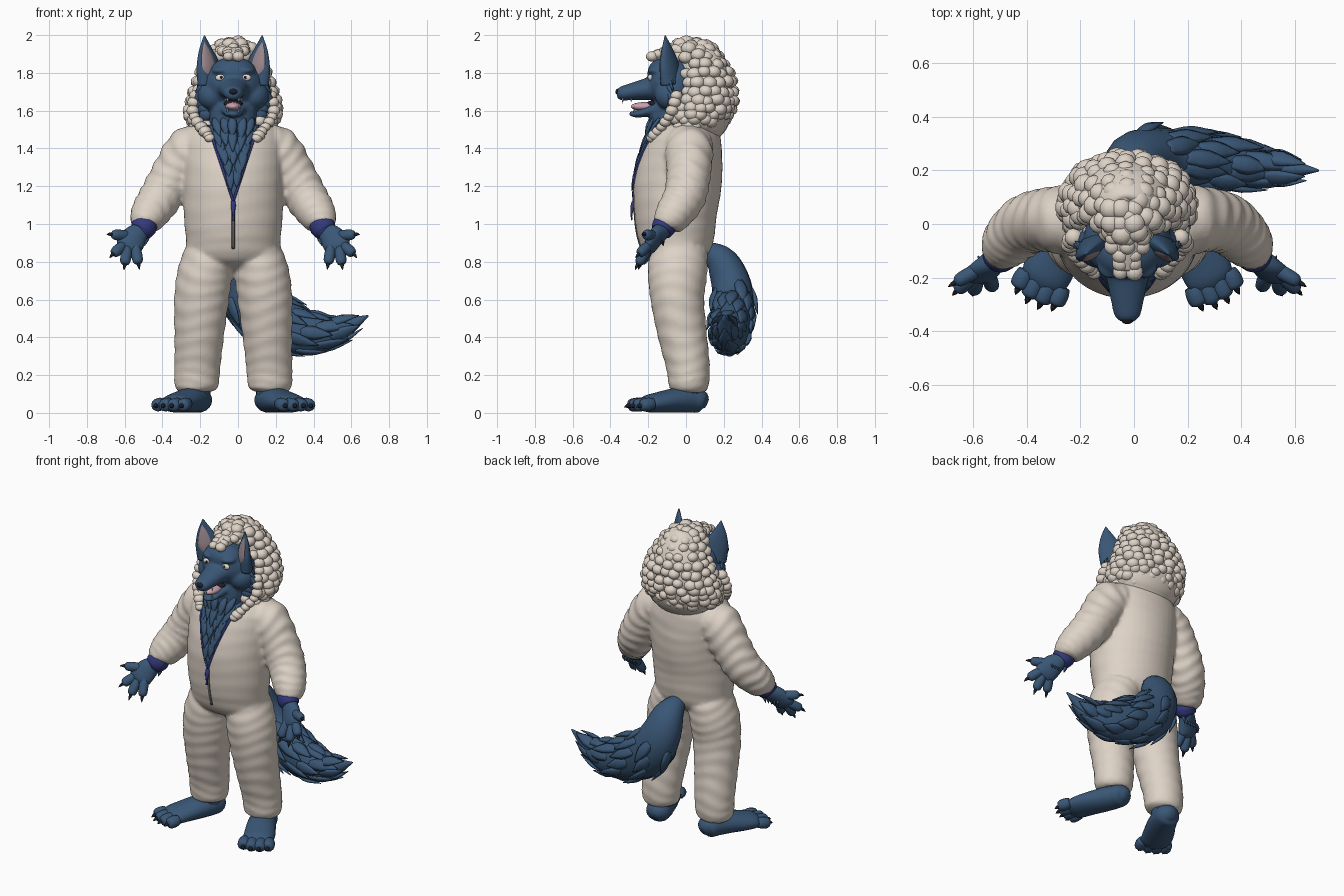
import bpy, bmesh, math, random
from mathutils import Vector, Matrix
from mathutils.bvhtree import BVHTree

random.seed(4)
if "Cube" in bpy.data.objects:
    bpy.data.objects.remove(bpy.data.objects["Cube"])
SHIFT = -0.025          # the body stands a little off centre because of the tail
SIDES = (1, -1)
Y, Z = Vector((0, 1, 0)), Vector((0, 0, 1))


def material(name, r, g, b):
    m = bpy.data.materials.new(name)
    m.use_nodes = True
    m.diffuse_color = (r, g, b, 1)
    m.node_tree.nodes["Principled BSDF"].inputs["Base Color"].default_value = (r, g, b, 1)
    return m


CREAM = material("cream_fleece", .73, .65, .57)
FUR = material("blue_fur", .042, .095, .182)
TRIM = material("indigo_trim", .034, .042, .21)
DARK = material("dark_claw", .013, .013, .02)
PINK = material("tongue_pink", .6, .36, .43)
EAR = material("inner_ear", .34, .26, .29)
WHITE = material("eye_white", .75, .72, .68)
METAL = material("zip_metal", .13, .13, .13)


def finish(name, bm, *mats):
    bmesh.ops.recalc_face_normals(bm, faces=bm.faces)
    for f in bm.faces:
        f.smooth = True
    mesh = bpy.data.meshes.new(name)
    bm.to_mesh(mesh)
    ob = bpy.data.objects.new(name, mesh)
    for m in mats:
        mesh.materials.append(m)
    ob.location.x = SHIFT
    bpy.context.collection.objects.link(ob)
    return ob


def spline(pts, k):
    """Catmull-Rom resampling of tuples."""
    out = []
    for i in range(len(pts) - 1):
        p = [pts[max(0, min(len(pts) - 1, i + j))] for j in (-1, 0, 1, 2)]
        for s in range(k):
            t = s / k
            out.append([b + .5 * t * (c - a + t * (2*a - 5*b + 4*c - d + t * (3*(b - c) + d - a)))
                        for a, b, c, d in zip(*p)])
    return out + [list(pts[-1])]


def tube(bm, pts, k=6, n=20, up=Y, fold=0):
    """Loft of ellipses along points (x, y, z, width, depth)."""
    path = spline(pts, k)
    pos = [Vector(p[:3]) for p in path]
    rings = []
    for i, p in enumerate(path):
        t = pos[min(i + 1, len(pos) - 1)] - pos[max(i - 1, 0)]
        u = t.cross(up).normalized()
        v = u.cross(t).normalized()
        ring = []
        for j in range(n):
            a = math.tau * j / n
            r = 1 + fold * math.sin(i * 1.25 + 2 * math.sin(2 * a + i * .13))
            ring.append(bm.verts.new(pos[i] + r * (u * max(p[3], .001) * math.cos(a)
                                                   + v * max(p[4], .001) * math.sin(a))))
        rings.append(ring)
    for r, q in zip(rings, rings[1:]):
        for j in range(n):
            bm.faces.new((r[j], r[(j + 1) % n], q[(j + 1) % n], q[j]))
    bm.faces.new(rings[0])
    bm.faces.new(rings[-1])
    return rings


def blob(bm, loc, size, sub=3):
    bmesh.ops.create_icosphere(bm, subdivisions=sub, radius=1,
                               matrix=Matrix.LocRotScale(Vector(loc), None, Vector(size)))


def curl(bm, loc, low=.034, high=.043):
    r = random.uniform(low, high)
    blob(bm, loc, (r, r, r * .85), 2)


def tuft(bm, p, tip, w, up):
    p, tip = Vector(p), Vector(tip)
    mid = p.lerp(tip, .45) + Vector(up).normalized() * w * .2
    tube(bm, [(*p, w * .7, w * .3), (*mid, w, w * .4), (*tip, .002, .002)], 3, 6, Vector(up))


def flip(pts, s):
    return [(p[0] * s, *p[1:]) for p in pts]


def blend(bm, voxel):
    """Fuse overlapping solids into one smooth skin."""
    ob = finish("blend_helper", bm)
    mod = ob.modifiers.new("fuse", "REMESH")
    mod.mode, mod.voxel_size = "VOXEL", voxel
    bpy.context.view_layer.update()
    out = bmesh.new()
    out.from_object(ob, bpy.context.evaluated_depsgraph_get())
    bpy.data.objects.remove(ob)
    for _ in range(2):
        bmesh.ops.smooth_vert(out, verts=out.verts, factor=.5, use_axis_x=True,
                              use_axis_y=True, use_axis_z=True)
    return out


# Suit: torso, sleeves and legs fused, with a fur-filled V neck
bm = bmesh.new()
tube(bm, [(0, -.04, .75, .06, .05), (0, -.045, .82, .23, .16), (0, -.05, .92, .25, .2),
          (0, -.055, 1.05, .262, .218), (0, -.045, 1.2, .265, .232), (0, -.02, 1.35, .27, .218),
          (0, .005, 1.45, .265, .188), (0, .015, 1.52, .21, .15), (0, .01, 1.57, .1, .08)], 8, 40, fold=.004)
for s in SIDES:
    tube(bm, flip([(.14, .01, 1.42, .1, .12), (.225, .015, 1.39, .13, .128), (.31, .015, 1.27, .12, .118),
                   (.38, -.005, 1.15, .114, .112), (.44, -.06, 1.06, .102, .1), (.47, -.1, 1.005, .08, .08),
                   (.475, -.11, .985, .05, .05)], s), 10, 28, fold=.04)
    tube(bm, flip([(.12, -.035, .86, .13, .15), (.15, -.045, .74, .145, .158), (.168, -.045, .6, .145, .142),
                   (.18, -.02, .42, .132, .13), (.19, .01, .25, .122, .116), (.195, .015, .14, .115, .105),
                   (.195, .015, .11, .08, .08)], s), 10, 28, fold=.018)
suit = blend(bm, .012)
SLOPE, POINT = .33, 1.12
for s in SIDES:
    bmesh.ops.bisect_plane(suit, geom=suit.verts[:] + suit.edges[:] + suit.faces[:],
                           plane_co=(0, 0, POINT), plane_no=(s, 0, -SLOPE))
for f in suit.faces:
    c = f.calc_center_median()
    f.material_index = int(c.y < 0 and abs(c.x) < SLOPE * (c.z - POINT))
finish("fleece_suit", suit, CREAM, FUR)

# Head: skull, forehead, cheeks, brows, muzzle, jaw and neck fused
bm = bmesh.new()
blob(bm, (0, -.06, 1.74), (.165, .15, .14))
blob(bm, (0, -.105, 1.8), (.125, .1, .085))
for s in SIDES:
    blob(bm, (.11 * s, -.08, 1.68), (.08, .085, .08))
    blob(bm, (.065 * s, -.15, 1.812), (.05, .055, .022))
tube(bm, [(0, -.1, 1.72, .08, .06), (0, -.16, 1.72, .09, .068), (0, -.22, 1.712, .075, .056),
          (0, -.29, 1.7, .061, .045), (0, -.345, 1.69, .047, .036), (0, -.367, 1.688, .02, .018)], up=Z)
tube(bm, [(0, -.08, 1.615, .09, .05), (0, -.14, 1.61, .08, .042), (0, -.2, 1.597, .06, .029),
          (0, -.26, 1.583, .045, .02), (0, -.3, 1.583, .018, .01)], up=Z)
tube(bm, [(0, -.05, 1.4, .1, .12), (0, -.06, 1.5, .125, .135), (0, -.06, 1.6, .13, .125),
          (0, -.05, 1.68, .11, .1)])
head = blend(bm, .009)
trees = [BVHTree.FromBMesh(suit), BVHTree.FromBMesh(head)]
finish("head", head, FUR)


def front(x, z):
    hits = [t.ray_cast(Vector((x, -2, z)), Y)[0] for t in trees]
    return min([h.y for h in hits if h] or [0])


# Face details
bm_eye, bm_dark, bm_teeth, bm_ear, bm_inner = (bmesh.new() for _ in range(5))
for s in SIDES:
    y = front(.068 * s, 1.775)
    blob(bm_eye, (.068 * s, y + .002, 1.775), (.027, .013, .018))
    blob(bm_dark, (.064 * s, y - .009, 1.776), (.007, .004, .008), 2)
    for x, yy, z, drop in ((.03, -.335, 1.665, -.026), (.03, -.275, 1.592, .028), (.042, -.29, 1.665, -.018)):
        tube(bm_teeth, flip([(x, yy, z, .006, .006), (x, yy, z + drop, .001, .001)], s), 2, 8)
    lean = Vector((.75 * s, 1, 0))
    tube(bm_ear, flip([(.128, -.08, 1.74, .07, .042), (.135, -.09, 1.84, .07, .034),
                       (.147, -.1, 1.92, .043, .02), (.153, -.11, 1.997, .003, .003)], s), up=lean)
    tube(bm_inner, flip([(.128, -.102, 1.79, .036, .022), (.132, -.11, 1.84, .046, .02),
                         (.144, -.115, 1.91, .028, .012), (.153, -.116, 1.965, .002, .002)], s), up=lean)
blob(bm_dark, (0, -.357, 1.7), (.024, .017, .017))
blob(bm_dark, (0, -.16, 1.636), (.052, .05, .02))
finish("eyes", bm_eye, WHITE)
finish("nose_pupils_and_mouth", bm_dark, DARK)
finish("teeth", bm_teeth, WHITE)
finish("ears", bm_ear, FUR)
finish("inner_ears", bm_inner, EAR)
bm = bmesh.new()
blob(bm, (0, -.215, 1.622), (.042, .078, .024))
finish("tongue", bm, PINK)

# Fur tufts on the cheeks, chest and wrists
bm = bmesh.new()
for s in SIDES:
    for i in range(7):
        z = 1.8 - .034 * i
        tuft(bm, (.13 * s, -.095, z), ((.222 - .014 * abs(i - 3)) * s, -.065, z - .055), .034, -Y)
    for i in range(5):
        tuft(bm, ((.45 + .02 * i) * s, -.12 - .01 * i, .95), ((.47 + .022 * i) * s, -.12, .885), .014, Y)
for row in range(6):
    z = 1.56 - .052 * row
    half = min(SLOPE * (z - POINT), .13) - .014
    count = max(2, int(half / .022))
    for i in range(count):
        x = half * (2 * (i + .5) / count - 1) + random.uniform(-.006, .006)
        end, low = x * .75, z - random.uniform(.09, .13)
        tuft(bm, (x, front(x, z) + .008, z), (end, front(end, low) - .01, low), .026, -Y)
finish("fur_tufts", bm, FUR)

# Zip, neckline trim and cuffs
bm = bmesh.new()
for s in SIDES:
    edge = []
    for i in range(9):
        z = POINT + .4 * i / 8
        x = s * SLOPE * (z - POINT)
        edge.append((x, front(x, z), z, .007, .007))
    tube(bm, edge, 3, 8)
    tube(bm, flip([(.455, -.1, 1.01, .06, .06), (.47, -.115, .99, .068, .064),
                   (.487, -.13, .962, .06, .056), (.49, -.132, .958, .04, .04)], s))
y = front(0, 1.08)
tube(bm, [(0, y, 1.12, .012, .012), (0, y - .008, 1.09, .013, .012), (0, y - .014, 1.05, .006, .005),
          (0, y - .012, 1.02, .009, .004)], 4, 10)
finish("cuffs_and_zip_trim", bm, TRIM)
bm = bmesh.new()
tube(bm, [(0, front(0, z), z, .009, .005) for z in (1.11, 1.05, .99, .93, .87)], 3, 8)
finish("zip", bm, METAL)

# Woolly hood: a core covered in staggered curls, with a rolled rim and a forelock
shape = [(0, .02, 1.5, .19, .15), (0, .045, 1.55, .228, .165), (0, .075, 1.61, .24, .172),
         (0, .095, 1.7, .22, .16), (0, .09, 1.8, .182, .142), (0, .06, 1.89, .13, .115),
         (0, .03, 1.945, .07, .075), (0, .03, 1.96, .01, .01)]
bm = bmesh.new()
tube(bm, shape, 6, 32)
for i, (x, yc, z, a, b) in enumerate(spline(shape, 2)):
    count = max(1, round(math.tau * (a + b) / 2 / .063))
    for j in range(count):
        ang = math.tau * (j + .5 * (i % 2)) / count + random.uniform(-.08, .08)
        p = Vector((a * .95 * math.cos(ang), yc + b * .95 * math.sin(ang), z + random.uniform(-.008, .008)))
        if p.y < yc - .05 and abs(p.x) < .13 and z < 1.86:
            continue
        curl(bm, p)
for s in SIDES:
    rim = [(.2, -.05, 1.68), (.215, -.075, 1.6), (.19, -.11, 1.54), (.15, -.15, 1.49), (.125, -.18, 1.455)]
    for p in spline(flip(rim, s), 2):
        curl(bm, p, .028, .036)
tube(bm, [(0, .04, 1.93, .06, .04), (0, -.08, 1.905, .06, .04), (0, -.17, 1.885, .035, .025)], up=Z)
for row in range(6):
    for x in ((-.055, 0, .055) if row < 3 else (-.026, .026)):
        curl(bm, (x, -.02 - .032 * row, 1.955 - .012 * row - abs(x) * .3), .028, .035)
finish("woolly_hood", bm, CREAM)

# Hands and feet with clawed digits
bm, claws = bmesh.new(), bmesh.new()


def digit(a, b, r, s, claw):
    a, b = (Vector(flip([p], s)[0]) for p in (a, b))
    d = (b - a).normalized()
    up = Y if abs(d.y) < .8 else Z
    tube(bm, [(*a, r * .8, r * .8), (*a.lerp(b, .4), r, r * .95), (*a.lerp(b, .85), r * .9, r * .85),
              (*b, r * .3, r * .3)], 4, 12, up)
    base = b - d * r * .4
    tube(claws, [(*base, r * .4, r * .4), (*(base + d * claw * .6), r * .28, r * .28),
                 (*(base + d * claw - Z * .005), .001, .001)], 3, 8, up)


for s in SIDES:
    tube(bm, flip([(.47, -.115, 1, .042, .042), (.49, -.13, .965, .05, .045), (.522, -.16, .93, .066, .04),
                   (.552, -.19, .885, .07, .034), (.565, -.203, .86, .05, .02)], s))
    for a, b in (((.54, -.16, .935), (.645, -.22, .945)), ((.58, -.195, .89), (.637, -.25, .84)),
                 ((.56, -.2, .875), (.575, -.255, .785)), ((.52, -.19, .885), (.502, -.24, .788))):
        digit(a, b, .029, s, .04)
    tube(bm, flip([(.175, .11, .05, .025, .025), (.18, .08, .062, .068, .06), (.197, .02, .07, .08, .069),
                   (.235, -.06, .066, .088, .065), (.28, -.14, .056, .094, .055),
                   (.308, -.2, .048, .09, .046), (.325, -.235, .04, .062, .028)], s), up=Z)
    tube(bm, flip([(.195, .015, .04, .07, .07), (.195, .015, .18, .08, .08)], s))
    for i in range(4):
        o = (i - 1.5) * .05
        reach = .07 - .006 * (i - 1.5) ** 2
        x, yy = .31 + .9 * o, -.205 + .42 * o
        digit((x, yy, .05), (x + .55 * reach, yy - reach * 1.2, .038), .037, s, .04)
finish("hands_and_feet", bm, FUR)
finish("claws", claws, DARK)

# Bushy tail sweeping to its left, layered with long pointed locks
bm = bmesh.new()
rings = tube(bm, [(0, .11, .86, .05, .05), (.015, .19, .8, .095, .085), (.04, .24, .68, .125, .105),
                  (.11, .25, .56, .142, .11), (.24, .24, .475, .142, .105), (.4, .225, .42, .115, .092),
                  (.55, .21, .435, .07, .055), (.715, .2, .515, .004, .004)], 4, 16)
spots = [[v.co.copy() for v in r] for r in rings]
for i in range(9, len(spots) - 4, 2):
    centre = sum(spots[i], Vector()) / 16
    for j in range(i // 2 % 3, 16, 3):
        p, q = spots[i][j], spots[i + 3][j]
        out = (p - centre).normalized()
        tip = p + (q - p).normalized() * random.uniform(.15, .21) + out * random.uniform(.005, .025)
        tip.x = min(tip.x, .72)
        tuft(bm, p - out * .012, tip, .036, out)
finish("tail", bm, FUR)
